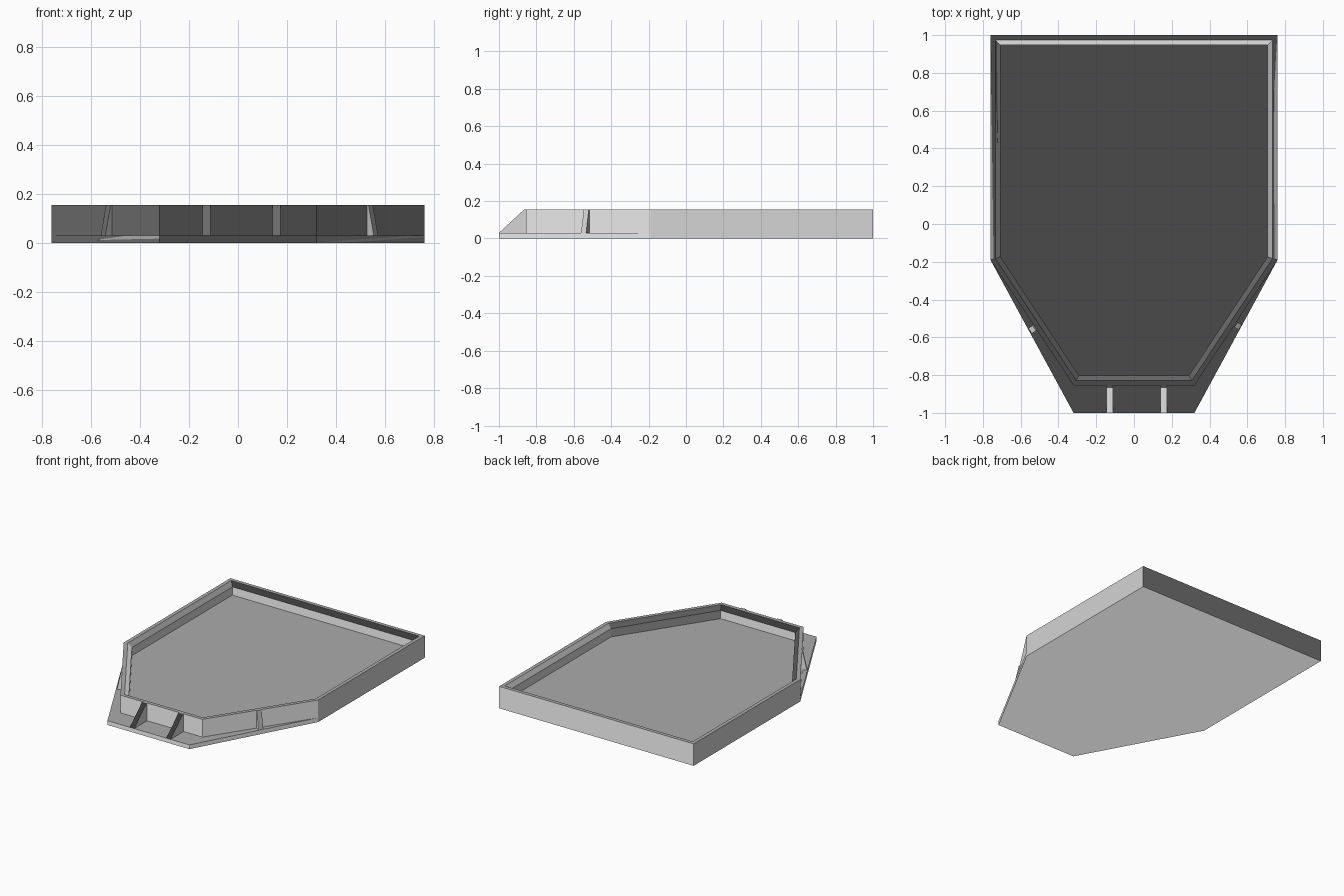
import bpy
import bmesh
from mathutils import Vector

cube = bpy.data.objects.get("Cube")
if cube:
    bpy.data.objects.remove(cube, do_unlink=True)

grey = bpy.data.materials.new("light_grey")
grey.use_nodes = True
colour = (0.66, 0.66, 0.66, 1)
grey.diffuse_color = colour
grey.node_tree.nodes["Principled BSDF"].inputs["Base Color"].default_value = colour

BASE_TOP, RIM_TOP = 0.03, 0.155


def finish(name, bm):
    bmesh.ops.recalc_face_normals(bm, faces=bm.faces[:])
    mesh = bpy.data.meshes.new(name)
    bm.to_mesh(mesh)
    bm.free()
    mesh.materials.append(grey)
    # Flat shading normals, kept in a y-up frame
    normals = [Vector()] * len(mesh.loops)
    for face in mesh.polygons:
        face.use_smooth = True
        n = face.normal
        for i in face.loop_indices:
            normals[i] = Vector((n.x, n.z, -n.y))
    for edge in mesh.edges:
        edge.use_edge_sharp = True
    mesh.normals_split_custom_set(normals)
    obj = bpy.data.objects.new(name, mesh)
    bpy.context.collection.objects.link(obj)
    return obj


def mirrored(half):
    """Counter-clockwise outline from its +x half, listed front to back."""
    return [Vector(p) for p in half] + [Vector((-x, y)) for x, y in reversed(half)]


def inset(outline, distance):
    """Move every edge of a convex outline inward by the same distance."""
    result = []
    for i, p in enumerate(outline):
        a = (p - outline[i - 1]).normalized()
        b = (outline[(i + 1) % len(outline)] - p).normalized()
        na, nb = Vector((-a.y, a.x)), Vector((-b.y, b.x))
        result.append(p + (na + nb) * distance / (1 + na.dot(nb)))
    return result


def loft(name, sections, cap_start):
    """Join (outline, height) sections with side faces and cap the ends."""
    bm = bmesh.new()
    rings = [[bm.verts.new((p.x, p.y, z)) for p in line] for line, z in sections]
    for low, high in zip(rings, rings[1:]):
        for i in range(len(low)):
            j = (i + 1) % len(low)
            bm.faces.new((low[i], low[j], high[j], high[i]))
    bm.faces.new(rings[-1])
    if cap_start:
        bm.faces.new(rings[0][::-1])
    return finish(name, bm)


def bracket(name, root, outward, width, flat, reach):
    """Sloping rib that leans on the wall and runs down to the base."""
    out = Vector(outward).normalized()
    side = Vector((-out.y, out.x)) * width / 2
    profile = [(-0.01, BASE_TOP), (reach, BASE_TOP), (flat, RIM_TOP), (-0.01, RIM_TOP)]
    bm = bmesh.new()
    ends = []
    for s in (-1, 1):
        points = [(Vector(root) + out * d + side * s, z) for d, z in profile]
        ends.append([bm.verts.new((p.x, p.y, z)) for p, z in points])
    bm.faces.new(ends[0])
    bm.faces.new(ends[1][::-1])
    for i in range(4):
        j = (i + 1) % 4
        bm.faces.new((ends[0][i], ends[0][j], ends[1][j], ends[1][i]))
    return finish(name, bm)


# Thin base plate with the projecting front
plate = mirrored([(0.32, -1), (0.76, -0.19), (0.76, 1)])
loft("base_plate", [(plate, 0), (plate, BASE_TOP)], True)

# Tray body: outer wall, flat rim, bevelled lip, inner wall and floor
wall = mirrored([(0.32, -0.855), (0.76, -0.19), (0.76, 1)])
rim, floor = inset(wall, 0.026), inset(wall, 0.053)
loft("tray", [(wall, BASE_TOP), (wall, RIM_TOP), (rim, RIM_TOP),
              (floor, 0.128), (floor, 0.07)], False)

# Front brackets
for name, x in (("front_bracket_right", -0.128), ("front_bracket_left", 0.157)):
    bracket(name, (x, -0.855), (0, -1), 0.034, 0.01, 0.145)

# Small brackets on the angled walls
bracket("side_bracket_right", (-0.523, -0.548), (-0.835, -0.55), 0.034, 0.006, 0.032)
bracket("side_bracket_left", (0.535, -0.53), (0.835, -0.55), 0.032, 0.006, 0.032)
